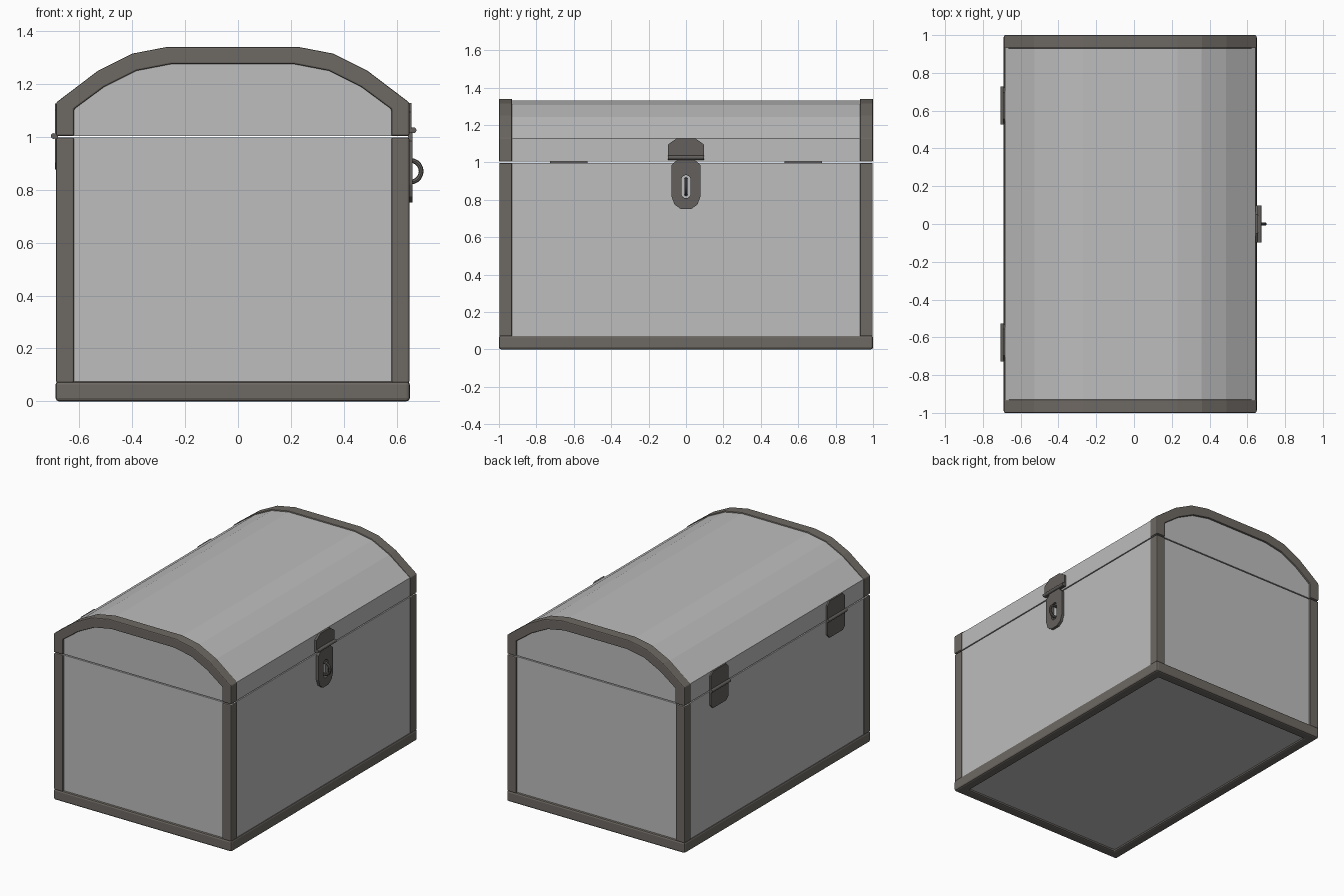
import bpy, bmesh, math
from mathutils import Vector

if "Cube" in bpy.data.objects:
    bpy.data.objects.remove(bpy.data.objects["Cube"])

CX = -0.02            # centre of the chest body in x
HX, HY = 0.67, 1.0    # half sizes
W = 0.07              # trim width
SEAM_LO, SEAM_HI = 0.997, 1.004


def material(name, rgb):
    m = bpy.data.materials.new(name)
    m.diffuse_color = (*rgb, 1)
    m.use_nodes = True
    m.node_tree.nodes["Principled BSDF"].inputs["Base Color"].default_value = m.diffuse_color
    return m


PANEL = material("light_grey_panel", (0.51, 0.51, 0.51))
TRIM = material("brown_grey_trim", (0.155, 0.140, 0.125))
METAL = material("dark_metal", (0.125, 0.117, 0.110))


def finish(name, bm, mat, bevel=0):
    bmesh.ops.recalc_face_normals(bm, faces=bm.faces)
    me = bpy.data.meshes.new(name)
    bm.to_mesh(me)
    bm.free()
    me.materials.append(mat)
    ob = bpy.data.objects.new(name, me)
    bpy.context.collection.objects.link(ob)
    if bevel:
        b = ob.modifiers.new("edge_bevel", 'BEVEL')
        b.width, b.segments, b.limit_method = bevel, 2, 'ANGLE'
        b.angle_limit = math.radians(50)
    return ob


def box(name, x, y, z, mat, bevel=0):
    bm = bmesh.new()
    bmesh.ops.create_cube(bm, size=1)
    for v in bm.verts:
        v.co = [r[0] + (c + 0.5) * (r[1] - r[0]) for r, c in zip((x, y, z), v.co)]
    return finish(name, bm, mat, bevel)


def prism(name, loops, place, depth, mat, bevel=0):
    """Extrude a 2D outline (extra loops are holes) along depth."""
    bm = bmesh.new()
    edges = []
    for pts in loops:
        vs = [bm.verts.new(place(a, b)) for a, b in pts]
        if len(loops) == 1:
            bm.faces.new(vs)
        else:
            edges += [bm.edges.new((vs[i - 1], vs[i])) for i in range(len(vs))]
    if edges:
        bmesh.ops.triangle_fill(bm, edges=edges, use_beauty=True)
    r = bmesh.ops.extrude_face_region(bm, geom=bm.faces[:], use_keep_orig=True)
    bmesh.ops.translate(bm, vec=Vector(depth),
                        verts=[g for g in r["geom"] if isinstance(g, bmesh.types.BMVert)])
    return finish(name, bm, mat, bevel)


def rod(name, x, z, y0, y1, radius, mat):
    pts = [(radius * math.cos(t * math.tau / 12), radius * math.sin(t * math.tau / 12))
           for t in range(12)]
    return prism(name, [pts], lambda a, b: (x + a, y0, z + b), (0, y1 - y0, 0), mat)


def mirrored(half):
    """Full arch from its right half, listed from the eave to the crown."""
    return half + [(-a, b) for a, b in reversed(half)]


# Lower box panels and floor
box("base_panels", (CX - HX + 0.007, CX + HX - 0.007), (-HY + 0.013, HY - 0.013),
    (0.012, SEAM_LO), PANEL)

# Bottom frame around the floor
frame = [[(sx * (HX - d), sy * (HY - d)) for sx, sy in ((1, 1), (-1, 1), (-1, -1), (1, -1))]
         for d in (0, W)]
bm = bmesh.new()
outer, inner = [[[bm.verts.new((CX + x, y, z)) for x, y in loop] for z in (0, 0.075)]
                for loop in frame]
for i in range(4):
    j = (i + 1) % 4
    for a, b in ((outer[0], outer[1]), (inner[1], inner[0]),
                 (inner[0], outer[0]), (outer[1], inner[1])):
        bm.faces.new((a[i], a[j], b[j], b[i]))
finish("bottom_frame", bm, TRIM, 0.012)

# Corner posts
for sx in (-1, 1):
    for sy in (-1, 1):
        xs = sorted((CX + sx * (HX - 0.002), CX + sx * (HX - W)))
        ys = sorted((sy * (HY - 0.002), sy * (HY - W)))
        box("corner_post", xs, ys, (0.07, SEAM_LO), TRIM, 0.006)

# Domed lid
arch_out = mirrored([(HX - 0.002, 1.13), (0.51, 1.25), (0.38, 1.315), (0.25, 1.34)])
arch_in = mirrored([(0.60, 1.105), (0.485, 1.19), (0.365, 1.25), (0.235, 1.275)])
arch_lid = mirrored([(HX - 0.007, 1.128), (0.507, 1.243), (0.378, 1.307), (0.249, 1.331)])
lid = [(HX - 0.007, SEAM_HI)] + arch_lid + [(-HX + 0.007, SEAM_HI)]
prism("lid_panels", [lid], lambda a, b: (CX + a, -HY + 0.013, b),
      (0, 2 * HY - 0.026, 0), PANEL)

# Arched lid trim at both ends
band = ([(HX - 0.002, SEAM_HI)] + arch_out + [(-HX + 0.002, SEAM_HI), (-0.60, SEAM_HI)]
        + arch_in[::-1] + [(0.60, SEAM_HI)])
for sy in (-1, 1):
    prism("lid_arch_trim", [band], lambda a, b: (CX + a, sy * HY, b),
          (0, -sy * W, 0), TRIM, 0.006)

# Back hinges: two clipped leaves and a knuckle
for cy in (-0.627, 0.627):
    for s in (-1, 1):
        leaf = [(-0.095, 0.0), (0.095, 0.0), (0.095, 0.10), (0.07, 0.125),
                (-0.07, 0.125), (-0.095, 0.10)]
        prism("hinge_leaf", [leaf], lambda a, b: (CX - HX + 0.009, cy + a, 1.002 + s * b),
              (-0.012, 0, 0), METAL)
    rod("hinge_knuckle", CX - HX - 0.007, 1.003, cy - 0.1, cy + 0.1, 0.011, METAL)

# Latch on the +x side: upper plate, slotted hasp, pin and ring
FX = CX + HX - 0.009
upper = [(-0.097, 1.015), (0.097, 1.015), (0.097, 1.095), (0.05, 1.128),
         (-0.05, 1.128), (-0.097, 1.095)]
prism("latch_plate", [upper], lambda a, b: (FX, a, b), (0.016, 0, 0), METAL)
hasp = [(-0.045, 1.035), (-0.045, 1.015), (-0.078, 0.985), (-0.078, 0.82), (-0.062, 0.775),
        (-0.03, 0.752), (0.03, 0.752), (0.062, 0.775), (0.078, 0.82), (0.078, 0.985),
        (0.045, 1.015), (0.045, 1.035)]
slot = []
for i in range(12):
    t = (i + 0.5) * math.tau / 12
    slot.append((0.025 * math.cos(t), 0.87 + math.copysign(0.037, math.sin(t))
                 + 0.025 * math.sin(t)))
prism("latch_hasp", [hasp, slot], lambda a, b: (FX + 0.002, a, b), (0.018, 0, 0), METAL)
rod("latch_pin", 0.664, 1.025, -0.097, 0.097, 0.011, METAL)

bpy.ops.mesh.primitive_torus_add(major_radius=0.041, minor_radius=0.009, major_segments=20,
                                 minor_segments=8, location=(0.652, 0, 0.87),
                                 rotation=(math.pi / 2, 0, 0))
ring = bpy.context.object
ring.name = "latch_ring"
ring.data.materials.append(METAL)
bpy.ops.object.shade_smooth_by_angle()
